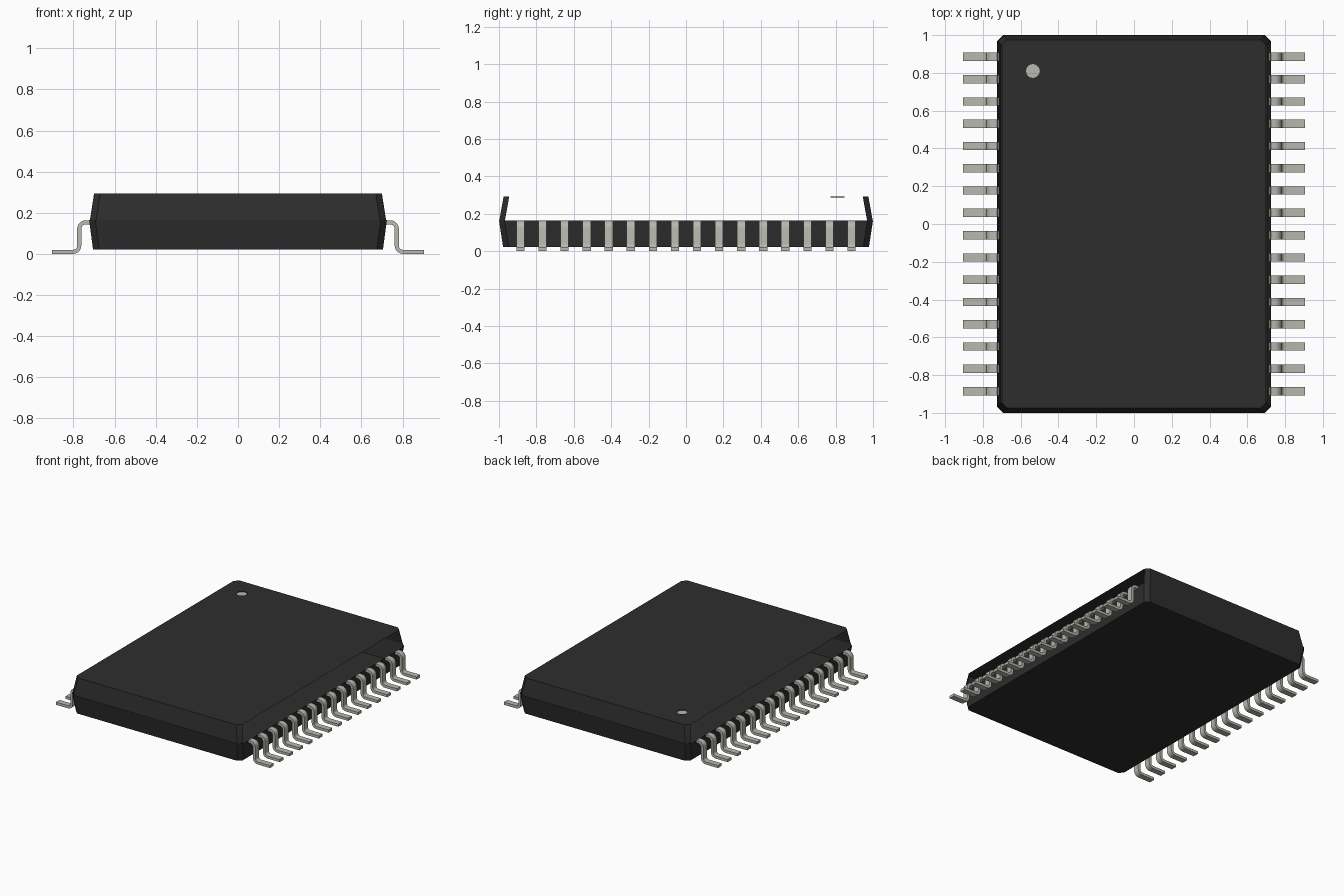
import bpy, bmesh, math
from mathutils import Vector

cube = bpy.data.objects.get("Cube")
if cube:
    bpy.data.objects.remove(cube, do_unlink=True)


def material(name, rgb):
    m = bpy.data.materials.new(name)
    m.use_nodes = True
    m.diffuse_color = (*rgb, 1)
    bsdf = m.node_tree.nodes["Principled BSDF"]
    bsdf.inputs["Base Color"].default_value = (*rgb, 1)
    bsdf.inputs["Roughness"].default_value = 0.6
    return m


BLACK = material("black plastic", (0.027, 0.027, 0.027))
METAL = material("tinned metal", (0.48, 0.48, 0.43))


def finish(name, bm, mat):
    mesh = bpy.data.meshes.new(name)
    bm.to_mesh(mesh)
    bm.free()
    mesh.materials.append(mat)
    obj = bpy.data.objects.new(name, mesh)
    bpy.context.collection.objects.link(obj)
    return obj


def ring(bm, hx, hy, z, c=0.03):
    """Rectangle with clipped corners, starting on the +x side."""
    pts = [(hx, -hy + c), (hx, hy - c), (hx - c, hy), (-hx + c, hy),
           (-hx, hy - c), (-hx, -hy + c), (-hx + c, -hy), (hx - c, -hy)]
    return [bm.verts.new((x, y, z)) for x, y in pts]


def bridge(bm, lower, upper, skip=()):
    n = len(lower)
    for i in range(n):
        if i not in skip:
            j = (i + 1) % n
            bm.faces.new((lower[i], lower[j], upper[j], upper[i]))


TOP, MID, BOTTOM = 0.293, 0.165, 0.022
DOT = Vector((-0.535, 0.81, TOP))
DOT_R, DOT_DEPTH, DOT_SIDES = 0.037, 0.005, 12


def circle(bm, z):
    return [bm.verts.new((DOT.x + DOT_R * math.cos(a), DOT.y + DOT_R * math.sin(a), z))
            for a in (math.tau * i / DOT_SIDES for i in range(DOT_SIDES))]


# Lower case: closed tray
bm = bmesh.new()
low = ring(bm, 0.705, 0.978, BOTTOM)
bridge(bm, low, ring(bm, 0.724, 1.0, MID))
bm.faces.new(low[::-1])
finish("lower_case", bm, BLACK)

# Upper case: open along both lead sides, with a round dimple in the lid
bm = bmesh.new()
rim = ring(bm, 0.72, 0.998, MID)
lid = ring(bm, 0.70, 0.975, TOP)
bridge(bm, rim, lid, skip=(0, 4))
hole = circle(bm, TOP)
edges = []
for loop in (lid, hole):
    for a, b in zip(loop, loop[1:] + loop[:1]):
        edges.append(bm.edges.get((a, b)) or bm.edges.new((a, b)))
bmesh.ops.triangle_fill(bm, use_beauty=True, edges=edges, normal=(0, 0, 1))
bridge(bm, hole, circle(bm, TOP - DOT_DEPTH))
finish("upper_case", bm, BLACK)

# Orientation dot at the bottom of the dimple
bm = bmesh.new()
bm.faces.new(circle(bm, TOP - DOT_DEPTH))
finish("orientation_dot", bm, METAL)


# Gull-wing leads
def arc(cx, cz, r, start, end, steps=5):
    angles = [math.radians(start + (end - start) * i / steps) for i in range(steps + 1)]
    return [(cx + r * math.cos(a), cz + r * math.sin(a)) for a in angles]


def lead_side(upper_r, lower_r, start_z, foot_z):
    return ([(0.716, start_z)] + arc(0.742, 0.123, upper_r, 90, 0)
            + arc(0.802, 0.04, lower_r, 180, 270) + [(0.905, foot_z)])


OUTER = lead_side(0.04, 0.02, 0.163, 0.02)
INNER = lead_side(0.02, 0.04, 0.143, 0.0)
PINS, PITCH, HALF_W = 16, 0.118, 0.022


def add_lead(bm, side, y):
    rows = []
    for (ox, oz), (ix, iz) in zip(OUTER, INNER):
        corners = [(ox, -1, oz), (ox, 1, oz), (ix, 1, iz), (ix, -1, iz)]
        rows.append([bm.verts.new((side * x, y + s * HALF_W, z)) for x, s, z in corners])
    for a, b in zip(rows, rows[1:]):
        bridge(bm, a, b)
    bm.faces.new(rows[0])
    bm.faces.new(rows[-1][::-1])


for side, name in ((1, "left_leads"), (-1, "right_leads")):
    bm = bmesh.new()
    for i in range(PINS):
        add_lead(bm, side, (i - (PINS - 1) / 2) * PITCH)
    bmesh.ops.recalc_face_normals(bm, faces=bm.faces[:])
    leads = finish(name, bm, METAL)
    bpy.ops.object.select_all(action="DESELECT")
    leads.select_set(True)
    bpy.context.view_layer.objects.active = leads
    bpy.ops.object.shade_smooth_by_angle(angle=math.radians(35))
